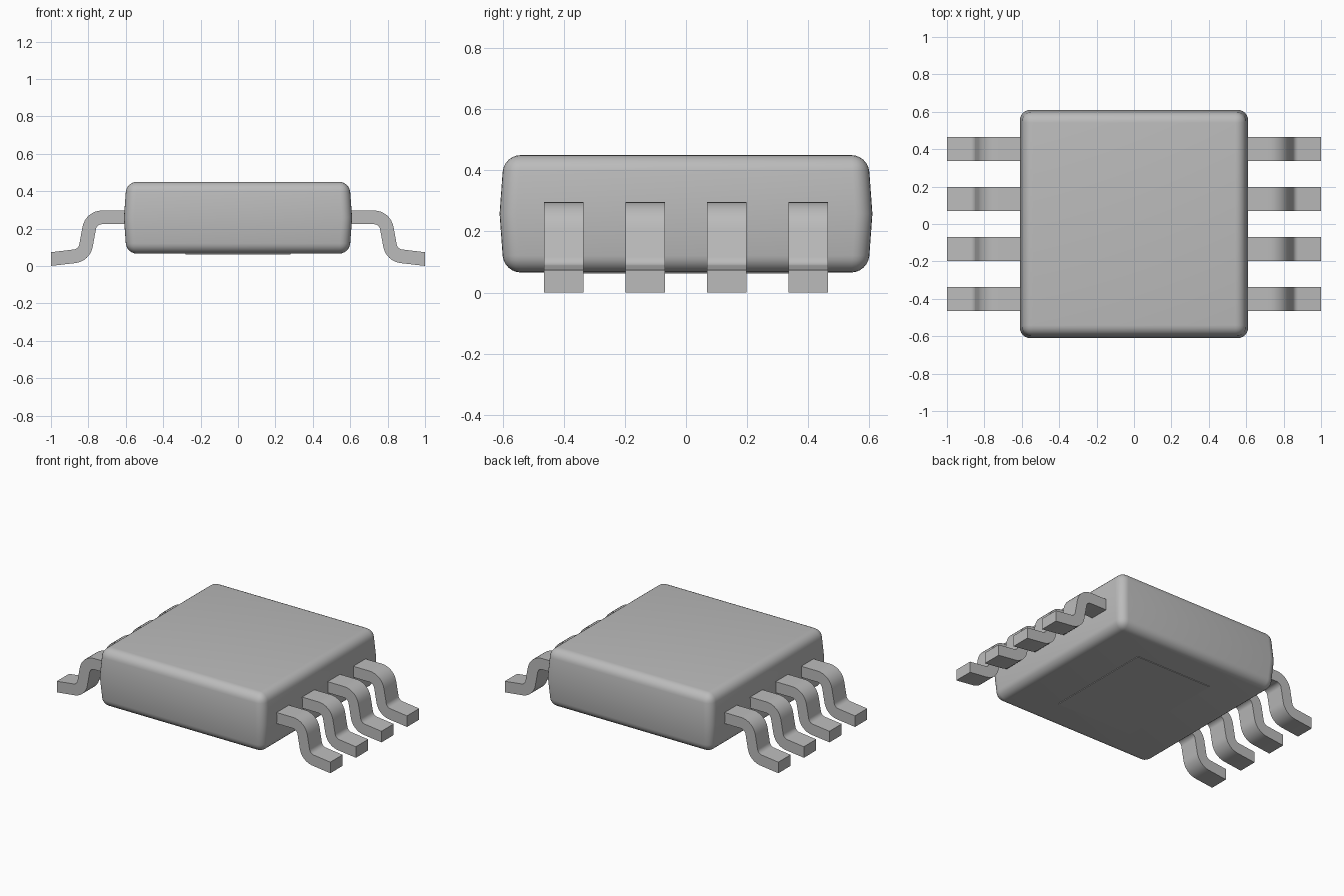
import bpy, bmesh, math
from mathutils import Vector

cube = bpy.data.objects.get("Cube")
if cube:
    bpy.data.objects.remove(cube, do_unlink=True)

grey = bpy.data.materials.new("plain_grey")
grey.use_nodes = True
colour = (0.5, 0.5, 0.5, 1)
grey.diffuse_color = colour
grey.node_tree.nodes["Principled BSDF"].inputs["Base Color"].default_value = colour


def finish(bm, name, smooth=True):
    bmesh.ops.recalc_face_normals(bm, faces=bm.faces)
    mesh = bpy.data.meshes.new(name)
    bm.to_mesh(mesh)
    bm.free()
    mesh.materials.append(grey)
    ob = bpy.data.objects.new(name, mesh)
    bpy.context.collection.objects.link(ob)
    if smooth:
        bpy.ops.object.select_all(action='DESELECT')
        ob.select_set(True)
        bpy.context.view_layer.objects.active = ob
        bpy.ops.object.shade_smooth_by_angle(angle=math.radians(32))
    return ob


def loft(bm, rings):
    """Skin a list of closed rings and cap both ends."""
    loops = [[bm.verts.new(p) for p in ring] for ring in rings]
    for a, b in zip(loops, loops[1:]):
        n = len(a)
        for i in range(n):
            bm.faces.new((a[i], a[(i + 1) % n], b[(i + 1) % n], b[i]))
    bm.faces.new(loops[0])
    bm.faces.new(loops[-1])


# Package body: square block with a slight waist bulge and rounded edges
bm = bmesh.new()
corners = [(-1, -1), (1, -1), (1, 1), (-1, 1)]
loft(bm, [[(sx * h, sy * h, z) for sx, sy in corners]
          for h, z in ((0.596, 0.066), (0.61, 0.258), (0.596, 0.45))])
bmesh.ops.recalc_face_normals(bm, faces=bm.faces)
sharp = [e for e in bm.edges if e.calc_face_angle() > math.radians(30)]
bmesh.ops.bevel(bm, geom=sharp, offset=0.055, segments=6, profile=0.5,
                affect='EDGES', clamp_overlap=True)
finish(bm, "package_body")

# Thermal pad, barely proud of the underside
bm = bmesh.new()
loft(bm, [[(sx * 0.28, sy * 0.37, z) for sx, sy in corners] for z in (0.062, 0.07)])
finish(bm, "thermal_pad", smooth=False)


def rounded_path(points, radius, steps):
    """Centre line with circular fillets at its inner corners, with tangents."""
    pts = [Vector(p) for p in points]
    path = [(pts[0], (pts[1] - pts[0]).normalized())]
    for a, p, b in zip(pts, pts[1:], pts[2:]):
        d0, d1 = (p - a).normalized(), (b - p).normalized()
        turn = d0.angle_signed(d1)
        side = Vector((d0.y, -d0.x))
        if side.dot(d1) < 0:
            side.negate()
        start = p - d0 * radius * math.tan(abs(turn) / 2)
        centre = start + side * radius
        for i in range(steps + 1):
            t = abs(turn) * i / steps
            path.append((centre - side * radius * math.cos(t) + d0 * radius * math.sin(t),
                         d0 * math.cos(t) + side * math.sin(t)))
    path.append((pts[-1], Vector((1, 0))))
    return path


# Gull-wing leads, four on each side
lead_path = rounded_path([(0.57, 0.26), (0.785, 0.26), (0.822, 0.058), (1.0, 0.037)], 0.07, 8)
half_thick, half_width = 0.0365, 0.064


def lead(name, side, y):
    bm = bmesh.new()
    rings = []
    for p, tangent in lead_path:
        n = Vector((-tangent.y, tangent.x)) * half_thick
        rings.append([(side * (p.x + s * n.x), y + w * half_width, p.y + s * n.y)
                      for s, w in ((1, -1), (1, 1), (-1, 1), (-1, -1))])
    loft(bm, rings)
    finish(bm, name)


for side, label in ((1, "left"), (-1, "right")):
    for i in range(4):
        lead(f"{label}_lead_{i + 1}", side, (i - 1.5) * 0.2667)
